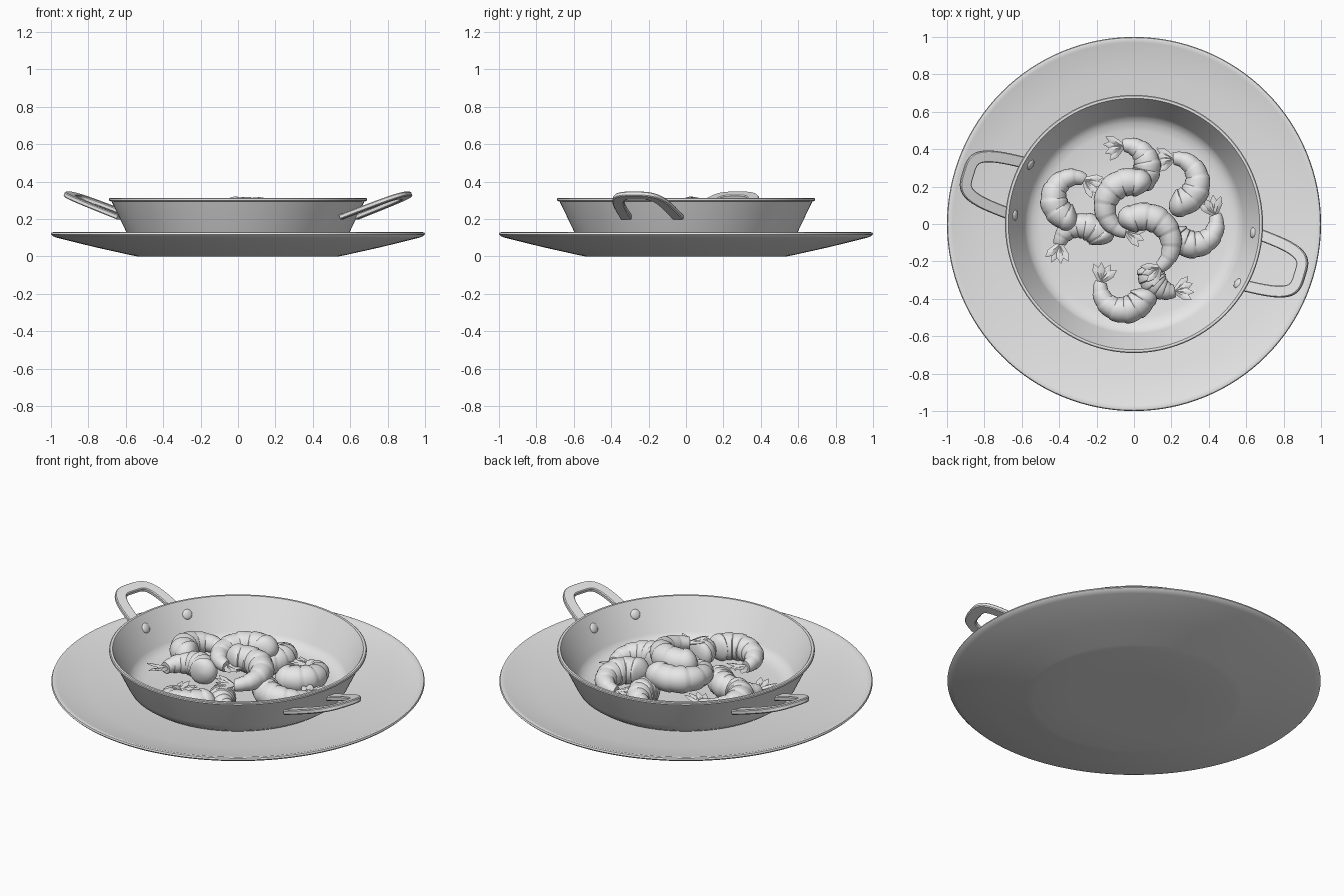
import bpy, bmesh, math, random
from math import sin, cos, pi, radians
from mathutils import Vector, Matrix

random.seed(4)
cube = bpy.data.objects.get("Cube")
if cube:
    bpy.data.objects.remove(cube)

grey = bpy.data.materials.new("light_grey")
grey.use_nodes = True
grey.diffuse_color = (0.8, 0.8, 0.8, 1)
grey.node_tree.nodes["Principled BSDF"].inputs["Base Color"].default_value = grey.diffuse_color


def finish(bm, name, angle=35):
    bmesh.ops.recalc_face_normals(bm, faces=bm.faces)
    mesh = bpy.data.meshes.new(name)
    bm.to_mesh(mesh)
    bm.free()
    mesh.materials.append(grey)
    obj = bpy.data.objects.new(name, mesh)
    bpy.context.collection.objects.link(obj)
    bpy.ops.object.select_all(action='DESELECT')
    obj.select_set(True)
    bpy.context.view_layer.objects.active = obj
    bpy.ops.object.shade_smooth_by_angle(angle=radians(angle))
    return obj


def skin(bm, rings):
    """Bridge successive rings of points and cap both ends."""
    loops = [[bm.verts.new(p) for p in ring] for ring in rings]
    n = len(loops[0])
    for a, b in zip(loops, loops[1:]):
        for i in range(n):
            j = (i + 1) % n
            bm.faces.new((a[i], a[j], b[j], b[i]))
    bm.faces.new(loops[0])
    bm.faces.new(loops[-1])


def lathe(name, profile, n=128):
    bm = bmesh.new()
    skin(bm, [[(r * cos(2 * pi * i / n), r * sin(2 * pi * i / n), z) for i in range(n)]
              for r, z in profile])
    return finish(bm, name)


# Plate: shallow dish with a rounded rim
lathe("plate", [(0.3, 0), (0.54, 0), (0.58, 0.008), (0.76, 0.048), (0.97, 0.1), (0.99, 0.108),
                (1.0, 0.118), (0.996, 0.127), (0.985, 0.13), (0.97, 0.125), (0.8, 0.1),
                (0.56, 0.075), (0.5, 0.07), (0.3, 0.07)])

# Pan: sloping wall, rolled rim, rounded corner to the floor
lathe("pan", [(0.3, 0.07), (0.5, 0.07), (0.55, 0.078), (0.58, 0.1), (0.597, 0.13), (0.675, 0.292),
              (0.69, 0.298), (0.69, 0.308), (0.685, 0.312), (0.672, 0.312), (0.668, 0.306),
              (0.585, 0.14), (0.57, 0.117), (0.54, 0.1), (0.5, 0.09), (0.3, 0.09)])


# Handles: flat strap loops rising outward, with rivets inside the wall
def handle(name, turn):
    def path(k):
        a = pi * k
        reach = max(sin(a), 0) ** 0.5
        side = math.copysign(abs(cos(a)) ** 0.5, cos(a))
        return Vector((0.62 + 0.307 * reach, side * (0.145 - 0.02 * reach), 0.21 + 0.115 * reach))

    steps, wide, thick = 48, 0.031, 0.013
    up = Vector((-0.35, 0, 0.94)).normalized()
    rings = []
    for k in range(steps + 1):
        t = k / steps
        tangent = (path(min(t + 0.01, 1)) - path(max(t - 0.01, 0))).normalized()
        side = tangent.cross(up).normalized()
        rings.append([path(t) + side * wide * u + up * thick * v for u, v in
                      ((-1, -0.6), (-0.85, -1), (0.85, -1), (1, -0.6),
                       (1, 0.6), (0.85, 1), (-0.85, 1), (-1, 0.6))])
    bm = bmesh.new()
    skin(bm, rings)
    bm.transform(Matrix.Rotation(turn, 4, 'Z'))
    finish(bm, name + "_handle")

    for s, label in ((-1, "a"), (1, "b")):
        bm = bmesh.new()
        bmesh.ops.create_uvsphere(bm, u_segments=20, v_segments=10, radius=0.028)
        bm.transform(Matrix.Rotation(turn + s * radians(12.8), 4, 'Z')
                     @ Matrix.Translation((0.637, 0, 0.245))
                     @ Matrix.Rotation(radians(-63), 4, 'Y') @ Matrix.Diagonal((1, 1, 0.4, 1)))
        finish(bm, name + "_rivet_" + label)


handle("right", radians(163))
handle("left", radians(-17))


# Prawns: curled segmented bodies, tapering to a fan of pointed tail leaves
def prawn(name, cx, cy, r, start, sweep, z):
    bm = bmesh.new()
    turn = 1 if sweep > 0 else -1
    steps, sides, plates = 56, 20, 7

    def spot(t):
        a = radians(start + sweep * t)
        out = Vector((cos(a), sin(a), 0))
        # the tail end sinks a little below the body
        return Vector((cx, cy, z - 0.025 * (1 - t) ** 2)) + out * r, out

    rings = []
    for k in range(steps + 1):
        t = k / steps
        p, out = spot(t)
        size = 0.03 + 0.042 * min(t / 0.6, 1) ** 0.8
        size *= 1.05 - 0.1 * ((t * plates) % 1) ** 2
        if t > 0.88:
            size *= max(1 - ((t - 0.88) / 0.12) ** 2, 0.02) ** 0.5
        rings.append([p + out * size * cos(2 * pi * i / sides)
                      + Vector((0, 0, size * sin(2 * pi * i / sides))) for i in range(sides)])
    skin(bm, rings)

    # Tail fan
    base, out = spot(0)
    back = Vector((out.y, -out.x, 0)) * turn
    for spread in (-38, -14, 14, 38):
        d = Matrix.Rotation(radians(spread), 3, 'Z') @ back
        d.z = random.uniform(0.05, 0.35)
        d.normalize()
        w = d.cross(Vector((0, 0, 1))).normalized()
        h = w.cross(d)
        skin(bm, [[base + d * s + w * (b * u) + h * (c * v)
                   for u, v in ((1, 0), (0, 1), (-1, 0), (0, -1))]
                  for s, b, c in ((-0.015, 0.012, 0.012), (0.035, 0.018, 0.009),
                                  (0.07, 0.02, 0.006), (0.105, 0.002, 0.002))])
    finish(bm, name, 40)


low, high = 0.158, 0.245
for i, spec in enumerate([
        (-0.04, 0.31, 0.11, 100, -160, low),
        (0.22, 0.23, 0.12, 95, -200, low),
        (0.32, 0.01, 0.12, 20, -190, low),
        (-0.02, 0.09, 0.135, 260, -215, 0.235),
        (0.05, -0.11, 0.15, -55, 195, high),
        (-0.32, 0.14, 0.11, 60, 220, 0.17),
        (-0.28, -0.13, 0.12, 170, -160, low),
        (-0.06, -0.34, 0.12, 165, 195, low),
        (0.2, -0.25, 0.11, 280, -110, low)]):
    prawn("prawn_%d" % (i + 1), *spec)
